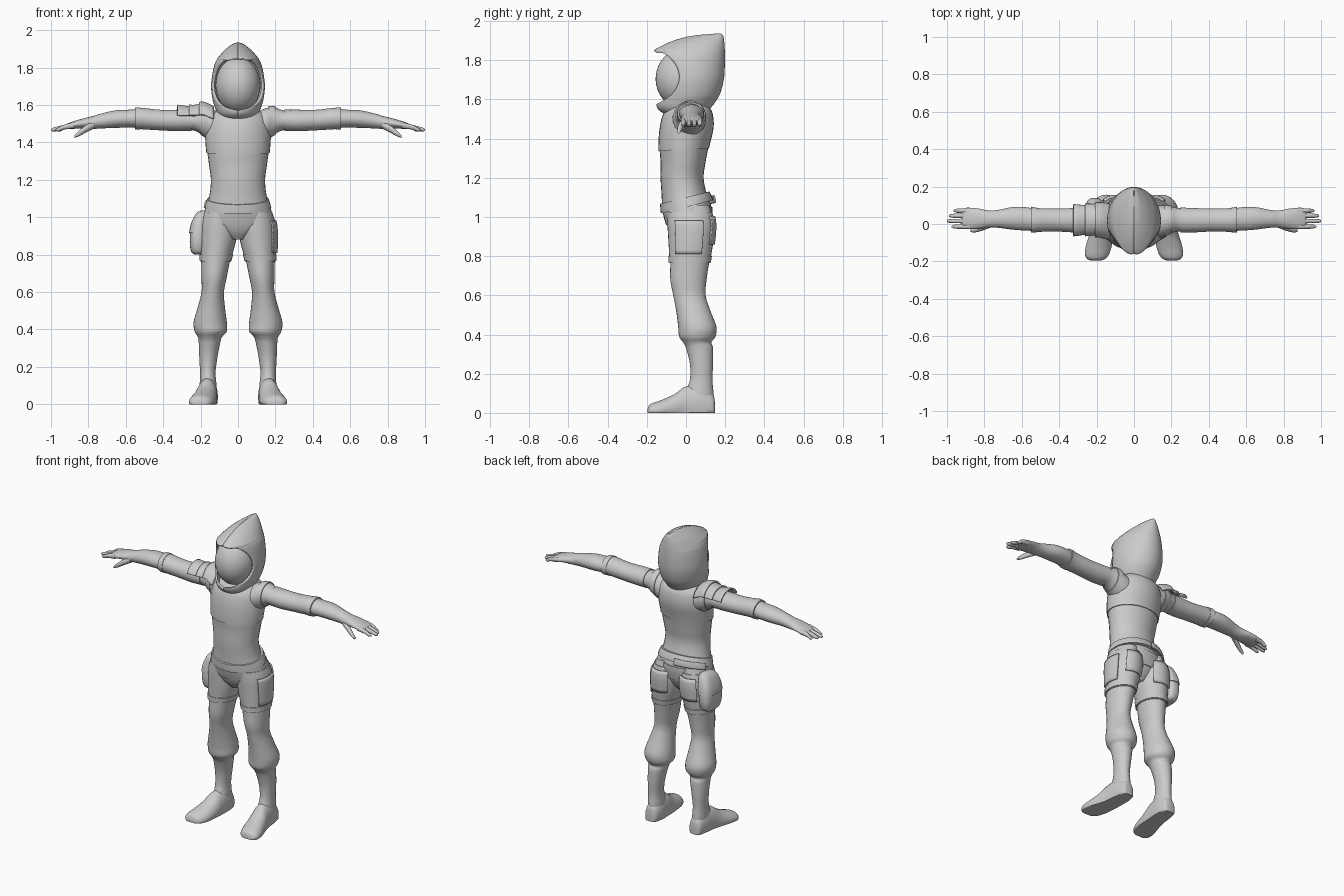
import bpy, bmesh, math
from mathutils import Vector

cube = bpy.data.objects.get("Cube")
if cube:
    bpy.data.objects.remove(cube, do_unlink=True)

grey = bpy.data.materials.new("plain_grey")
grey.use_nodes = True
grey.diffuse_color = (0.6, 0.6, 0.6, 1)
grey.node_tree.nodes["Principled BSDF"].inputs["Base Color"].default_value = (0.6, 0.6, 0.6, 1)


def finish(name, grid, closed, thickness=0):
    """Skin a grid of points, one row per cross-section, into a smooth object."""
    bm = bmesh.new()
    rows = [[bm.verts.new(p) for p in row] for row in grid]
    count = len(rows[0])
    for low, high in zip(rows, rows[1:]):
        for i in range(count if closed else count - 1):
            j = (i + 1) % count
            bm.faces.new((low[i], low[j], high[j], high[i]))
    if closed:
        bm.faces.new(rows[0])
        bm.faces.new(rows[-1])
    bmesh.ops.recalc_face_normals(bm, faces=bm.faces)
    mesh = bpy.data.meshes.new(name)
    bm.to_mesh(mesh)
    bm.free()
    mesh.materials.append(grey)
    obj = bpy.data.objects.new(name, mesh)
    bpy.context.collection.objects.link(obj)
    if thickness:
        shell = obj.modifiers.new("thickness", 'SOLIDIFY')
        shell.thickness = thickness
        shell.offset = 0
    bpy.ops.object.select_all(action='DESELECT')
    obj.select_set(True)
    bpy.context.view_layer.objects.active = obj
    bpy.ops.object.shade_smooth_by_angle(angle=math.radians(50))
    return obj


def sample(rows, u):
    """Smooth interpolation between the rows of a profile."""
    last = len(rows) - 1
    k = min(int(u), last - 1)
    f = u - k
    a, b, c, d = (rows[max(0, min(last, k + n))] for n in (-1, 0, 1, 2))
    return [q + f / 2 * (r - p + f * (2*p - 5*q + 4*r - s + f * (3*(q - r) + s - p)))
            for p, q, r, s in zip(a, b, c, d)]


def locate(rows, t):
    """Position along the profile where its first value reaches t."""
    for k, (a, b) in enumerate(zip(rows, rows[1:])):
        if min(a[0], b[0]) <= t <= max(a[0], b[0]):
            return k + (t - a[0]) / (b[0] - a[0])
    return 0 if abs(t - rows[0][0]) < abs(t - rows[-1][0]) else len(rows) - 1


def loft(name, rows, axis='z', side=1, span=None, grow=0, flare=0, arc=None,
         tilt=0, boxy=1, sides=32):
    """Rows hold (position, low a, high a, low b, high b). A span makes a garment
    layer over part of the profile; an arc makes it an open plate."""
    u0, u1 = (locate(rows, t) for t in span) if span else (0, len(rows) - 1)
    steps = max(6, int(abs(u1 - u0) * 5))
    first, final = (math.radians(v) for v in (arc or (0, 360)))
    count = sides if not arc else sides + 1
    grid = []
    for n in range(steps + 1):
        t, a0, a1, b0, b1 = sample(rows, u0 + (u1 - u0) * n / steps)
        extra = grow + flare * n / steps
        ring = []
        for i in range(count):
            ang = first + (final - first) * i / sides
            ca, sa = (math.copysign(abs(v) ** boxy, v) for v in (math.cos(ang), math.sin(ang)))
            a = (a0 + a1) / 2 + ((a1 - a0) / 2 + extra) * ca
            b = (b0 + b1) / 2 + ((b1 - b0) / 2 + extra) * sa
            p = {'z': (a, b, t + tilt * b), 'x': (t, a, b), 'y': (a, t, max(0, b))}[axis]
            ring.append(Vector((p[0] * side, p[1], p[2])))
        grid.append(ring)
    return finish(name, grid, not arc, 0.009 if arc else 0)


# Torso with its garment layers
torso = [(z, -w, w, front, back) for z, w, front, back in (
    (.88, .04, -.05, .07), (.92, .12, -.08, .1), (.97, .18, -.1, .12),
    (1.05, .17, -.12, .13), (1.12, .152, -.125, .105), (1.2, .145, -.13, .09),
    (1.28, .155, -.13, .1), (1.36, .165, -.135, .115), (1.45, .17, -.13, .135),
    (1.52, .16, -.115, .13), (1.56, .13, -.09, .11), (1.585, .07, -.07, .09))]
loft("torso", torso)
loft("cropped_top", torso, span=(1.345, 1.57), grow=.006, tilt=.05)
loft("belt", torso, span=(1.05, 1.1), grow=.008, tilt=.25)
loft("shorts_waist", torso, span=(.96, 1.05), grow=.005)
loft("belt_loop", torso, span=(1.035, 1.075), grow=.018, tilt=.25, arc=(95, 160))

# Legs, shorts, pockets and feet
leg = [(1.06, .03, .165, -.09, .12), (.97, .01, .195, -.09, .14), (.88, .015, .2, -.085, .135),
       (.78, .04, .197, -.08, .12), (.68, .06, .195, -.08, .105), (.6, .075, .195, -.065, .1),
       (.52, .07, .215, -.05, .125), (.44, .06, .237, -.04, .155), (.39, .06, .232, -.035, .15),
       (.36, .085, .215, -.015, .13), (.33, .095, .21, 0, .138), (.25, .11, .207, .02, .138),
       (.17, .12, .203, .02, .135), (.1, .115, .205, 0, .14), (.02, .115, .205, 0, .14)]
foot = [(.147, .14, .185, -.02, .06), (.135, .12, .2, -.04, .1), (.08, .108, .212, -.06, .14),
        (0, .11, .222, -.06, .135), (-.06, .113, .24, -.05, .095), (-.12, .12, .258, -.04, .068),
        (-.165, .135, .262, -.03, .052), (-.187, .155, .25, -.02, .04), (-.196, .18, .23, -.01, .02)]

# Arms, hands and sleeves
arm = [(.08, -.07, .1, 1.4, 1.55), (.14, -.07, .1, 1.41, 1.58), (.19, -.05, .095, 1.44, 1.59),
       (.24, -.04, .085, 1.465, 1.572), (.32, -.04, .08, 1.465, 1.57), (.42, -.035, .078, 1.47, 1.57),
       (.52, -.037, .08, 1.476, 1.58), (.58, -.035, .09, 1.48, 1.575), (.65, -.03, .09, 1.478, 1.572),
       (.73, -.02, .075, 1.475, 1.555), (.78, -.02, .073, 1.472, 1.54), (.83, -.026, .082, 1.475, 1.528),
       (.88, -.028, .087, 1.473, 1.513), (.91, -.025, .084, 1.472, 1.502), (.92, -.01, .07, 1.48, 1.495)]
thumb = [(.77, -.02, .02, 1.475, 1.515), (.81, -.035, .0, 1.455, 1.495),
         (.85, -.045, -.02, 1.433, 1.463), (.873, -.043, -.028, 1.425, 1.44)]

for side, label in ((1, "left"), (-1, "right")):
    loft(label + "_leg", leg, side=side)
    loft(label + "_shorts", leg, side=side, span=(1.02, .765), grow=.005)
    loft(label + "_shorts_cuff", leg, side=side, span=(.8, .768), grow=.009)
    loft(label + "_back_pocket", leg, side=side, span=(1.0, .86), grow=.01, arc=(55, 125))
    loft(label + "_foot", foot, axis='y', side=side)
    loft(label + "_arm", arm, axis='x', side=side)
    loft(label + "_sleeve", arm, axis='x', side=side, span=(.25, .545), grow=.005)
    loft(label + "_sleeve_hem", arm, axis='x', side=side, span=(.52, .55), grow=.008)
    loft(label + "_armhole_trim", arm, axis='x', side=side, span=(.16, .2), grow=.005)
    loft(label + "_thumb", thumb, axis='x', side=side, sides=12)
    # Fingers taper outward and droop a little
    for name, y, tip in (("index", -.014, .975), ("middle", .016, 1), ("ring", .044, .99), ("little", .071, .965)):
        finger = [(.88, y - .014, y + .014, 1.475, 1.508), (.93, y - .012, y + .012, 1.469, 1.495),
                  (tip - .015, y - .01, y + .01, 1.459, 1.48), (tip, y - .004, y + .004, 1.464, 1.472)]
        loft(label + "_" + name + "_finger", finger, axis='x', side=side, sides=12)

loft("thigh_patch", leg, span=(.98, .81), grow=.009, arc=(-40, 30))

# Layered guard on the right shoulder
for name, start, end in (("inner", .13, .21), ("middle", .18, .265), ("outer", .23, .325)):
    loft(name + "_shoulder_plate", arm, axis='x', side=-1, span=(start, end),
         grow=.012, flare=.016, arc=(20, 160))

# Hip pouch with flap
pouch = [(.8, -.23, -.19, .01, .09), (.815, -.25, -.175, -.02, .12), (.87, -.258, -.17, -.035, .135),
         (.95, -.25, -.165, -.03, .13), (1.01, -.225, -.16, -.015, .11), (1.035, -.2, -.16, .01, .09)]
loft("pouch", pouch, boxy=.7)
loft("pouch_flap", pouch, span=(.915, 1.03), grow=.006, boxy=.7)

# Head inside the hood
bpy.ops.mesh.primitive_uv_sphere_add(segments=40, ring_count=24, location=(0, -.02, 1.705))
head = bpy.context.object
head.name = "head"
head.scale = (.12, .135, .15)
head.data.materials.append(grey)
bpy.ops.object.shade_smooth_by_angle(angle=math.radians(60))
loft("neck", [(1.5, -.06, .06, -.05, .08), (1.65, -.06, .06, -.05, .08)])

# Hood: height, half width, front, back, half angle of the face opening
hood = [(1.525, .085, -.1, .1, 0), (1.55, .1, -.135, .115, 0), (1.57, .11, -.145, .13, 0),
        (1.59, .118, -.145, .145, 34), (1.63, .13, -.145, .168, 60), (1.7, .138, -.15, .187, 72),
        (1.77, .13, -.15, .192, 66), (1.82, .118, -.152, .192, 50), (1.84, .108, -.155, .192, 32),
        (1.85, .102, -.155, .192, 0), (1.885, .072, -.085, .19, 0), (1.91, .042, -.01, .187, 0),
        (1.922, .024, .06, .184, 0), (1.928, .008, .13, .18, 0), (1.93, .001, .15, .178, 0)]
grid = []
for n in range((len(hood) - 1) * 4 + 1):
    z, w, front, back, opening = sample(hood, n / 4)
    start = math.radians(max(0, opening))
    ring = []
    for i in range(49):
        ang = start + (2 * math.pi - 2 * start) * i / 48
        ring.append((w * math.sin(ang), (front + back) / 2 - (back - front) / 2 * math.cos(ang), z))
    grid.append(ring)
finish("hood", grid, False, .012)
